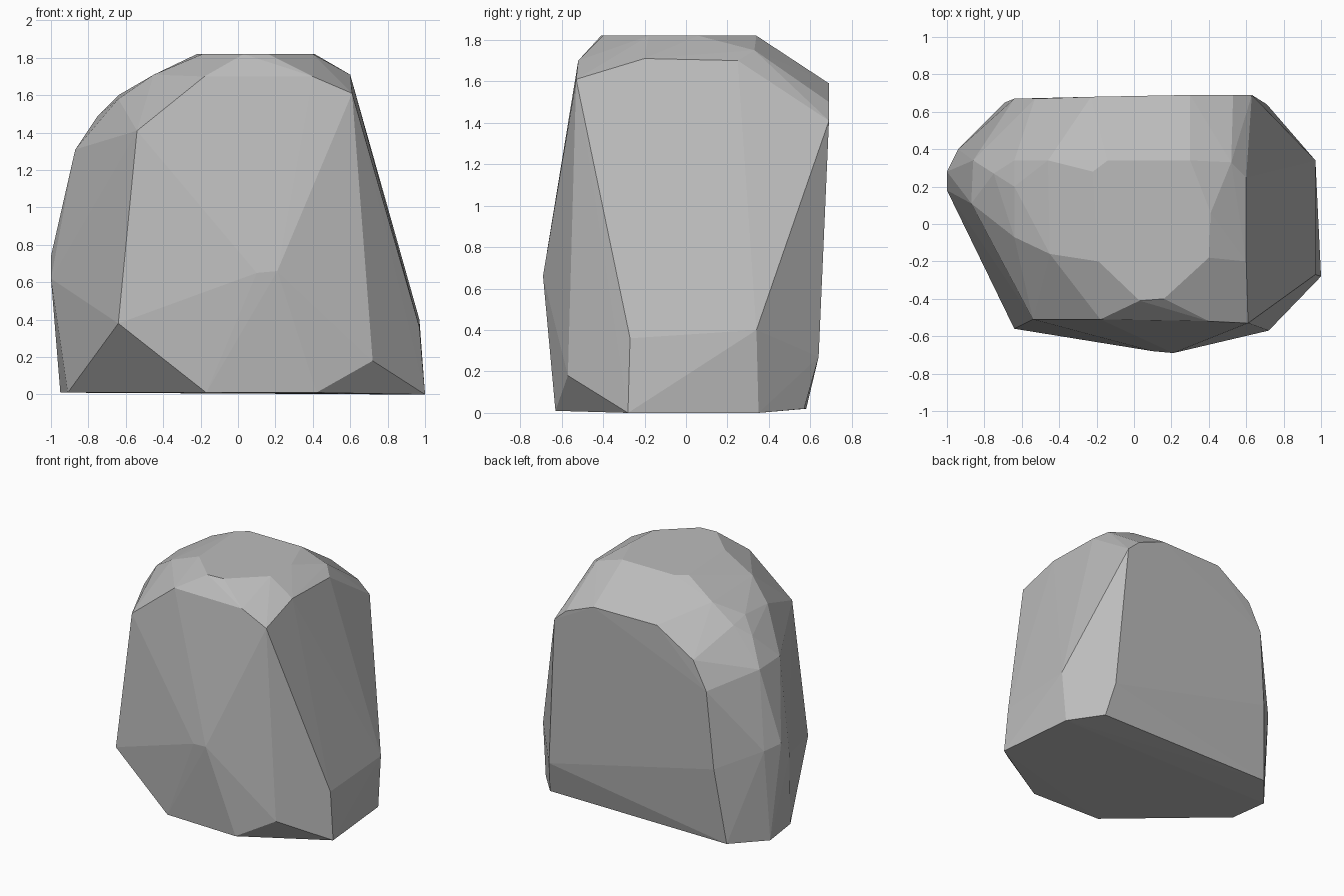
import bpy
import bmesh
import math

# Remove the default cube only
default_cube = bpy.data.objects.get("Cube")
if default_cube:
    bpy.data.objects.remove(default_cube, do_unlink=True)


def make_material(name, colour):
    """Create one plain flat material."""
    material = bpy.data.materials.new(name)
    material.use_nodes = True
    material.diffuse_color = colour
    shader = material.node_tree.nodes["Principled BSDF"]
    shader.inputs["Base Color"].default_value = colour
    shader.inputs["Roughness"].default_value = 0.9
    return material


def make_hull(name, rings, material):
    """Wrap a convex, flat-faced skin around the corner rings."""
    bm = bmesh.new()
    for ring in rings:
        for corner in ring:
            bm.verts.new(corner)
    result = bmesh.ops.convex_hull(bm, input=bm.verts[:])
    # Drop any corner that ended up inside the skin
    loose = [v for v in bm.verts if not v.link_faces]
    bmesh.ops.delete(bm, geom=loose, context="VERTS")
    # Merge nearly coplanar triangles into broad facets
    bmesh.ops.dissolve_limit(bm, angle_limit=math.radians(1),
                             verts=bm.verts[:], edges=bm.edges[:])
    bmesh.ops.recalc_face_normals(bm, faces=bm.faces[:])
    mesh = bpy.data.meshes.new(name)
    bm.to_mesh(mesh)
    bm.free()
    mesh.materials.append(material)
    for polygon in mesh.polygons:
        polygon.use_smooth = False
    obj = bpy.data.objects.new(name, mesh)
    bpy.context.scene.collection.objects.link(obj)
    return obj


# Flat underside of the boulder
foot = [
    (1, -.28, 0), (.94, .35, 0), (.75, .57, .02), (-.75, .58, .02),
    (-.95, .34, .01), (-.91, .04, .01), (-.17, -.61, .01), (.42, -.63, .01),
]

# Widest part, just above the ground
belly = [
    (.97, -.27, .36), (.97, .34, .4), (.71, .64, .27), (-.69, .65, .6),
    (-.94, .4, .71), (-1, .28, .74), (-1, .18, .62), (-.64, -.56, .38),
    (.1, -.68, .65), (.21, -.69, .66), (.72, -.57, .18),
]

# Upper rim of the broad side facets
shoulder = [
    (.61, -.53, 1.61), (.6, -.2, 1.71), (.6, .25, 1.7), (.63, .69, 1.41),
    (.53, .69, 1.5), (.3, .69, 1.59), (-.23, .68, 1.59), (-.53, .67, 1.4),
    (-.64, .67, 1.19), (-.86, .34, 1.29), (-.87, .11, 1.31),
    (-.54, -.51, 1.41), (-.18, -.51, 1.7), (.4, -.52, 1.7),
]

# Small chipped facets rounding over to the top
crown = [
    (-.75, .27, 1.49), (-.64, .34, 1.57), (-.64, .2, 1.6),
    (-.64, -.07, 1.58), (-.46, .34, 1.7), (-.45, -.16, 1.71),
    (.52, .33, 1.75),
]

# Level top plateau
plateau_height = 1.82
plateau_outline = [
    (.03, -.41), (.16, -.4), (.4, -.18), (.41, .06),
    (.3, .34), (-.14, .34), (-.22, .28), (-.19, -.2),
]
plateau = [(x, y, plateau_height) for x, y in plateau_outline]

stone_grey = make_material("stone grey", (.5, .5, .5, 1))
make_hull("boulder", [foot, belly, shoulder, crown, plateau], stone_grey)
